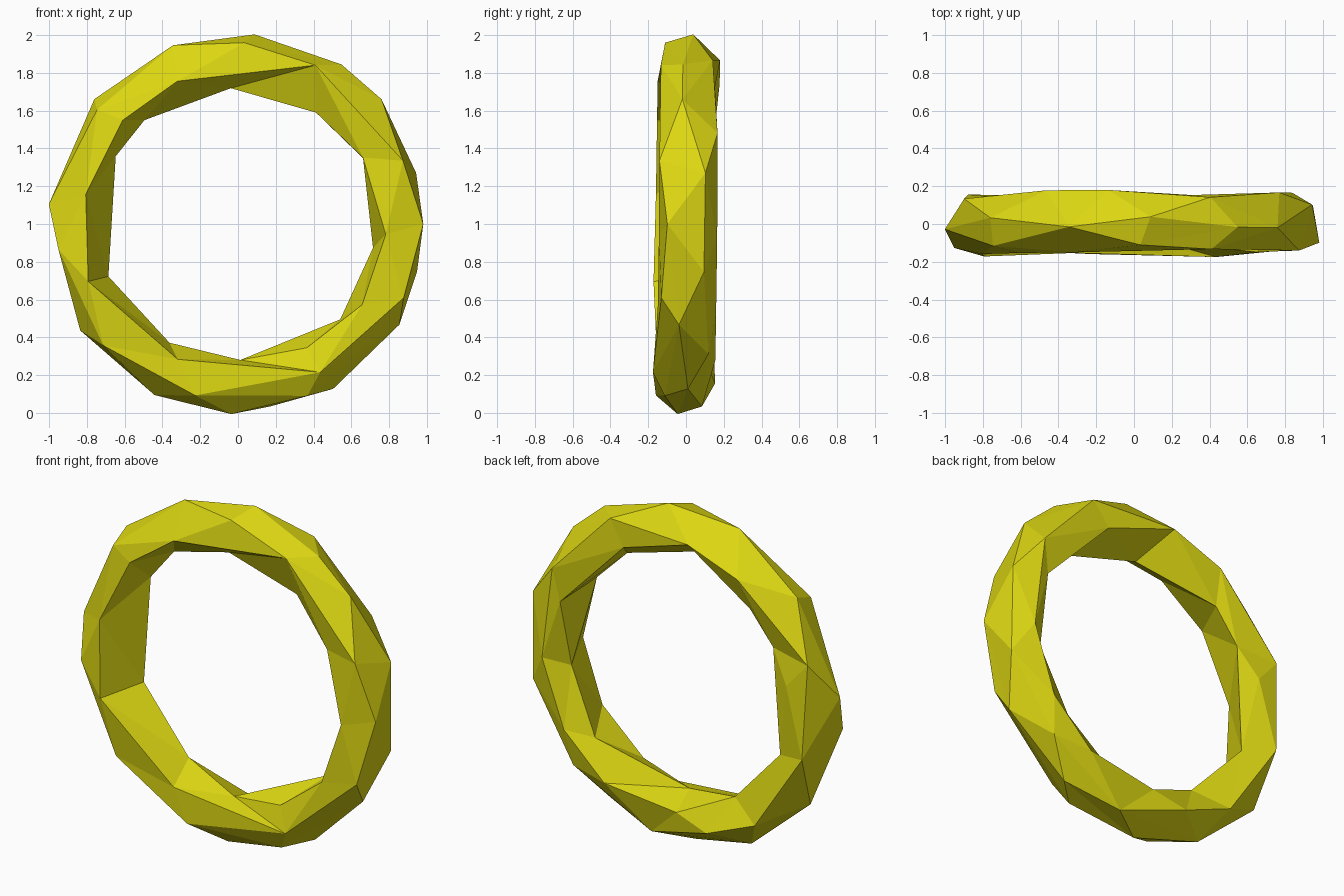
import bpy, bmesh
from math import radians, cos, sin
from mathutils import Vector
from mathutils.geometry import delaunay_2d_cdt

cube = bpy.data.objects.get("Cube")
if cube:
    bpy.data.objects.remove(cube)

RING, TUBE, DEPTH = 0.862, 0.147, 0.168   # ring radius, tube half width, tube half depth
LEAN = 0.015                              # the top leans slightly back
STRETCH = 2.3                             # facets run longer along the ring than around the tube

# Facet corners: angle around the tube (0 outside, 90 back, 180 inside) -> angles along the ring
tracks = {
    -140: (28, -61),
    -122: (-114, -33, -4),
    -106: (113, 138, 169),
    -95: (-159,),
    -76: (-61,),
    -60: (64, 21, -104),
    -48: (88, 141, -24, -138, -172),
    -36: (0, -68),
    -10: (110, 41, 174, -32, -92, 57),
    8: (85, 139, -60, -116, -146),
    36: (16, -15, -80),
    50: (160, 65, -46),
    72: (32, -128, -165),
    84: (122, 99, -106),
    98: (-5, -34, -59),
    122: (67, 21, 167, -92),
    146: (-43, 151, 132, 202),
    158: (-10, -120),
    195: (93, 55, -89),
}
corners = [(along, around) for around, row in tracks.items() for along in row]

# Long ridges that must stay as edges
ridges = [
    ((113, -106), (64, -60)),
    ((64, -60), (21, -60)),
    ((-114, -122), (-61, -76)),
    ((-104, -60), (-61, -76)),
    ((151, 146), (202, 146)),
]


def on_ring(along, around):
    a, t = radians(along), radians(around)
    rho = RING + TUBE * cos(t)
    height = rho * sin(a)
    return Vector((rho * cos(a), DEPTH * sin(t) + LEAN * height, 1 + height))


# Triangulate the unrolled surface, repeated on every side so that it closes on itself
turns = (-360, 0, 360)
count = len(corners)
tiled = [Vector(((a + da) * STRETCH, t + dt)) for da in turns for dt in turns for a, t in corners]
kept = [(start + corners.index(p), start + corners.index(q))
        for start in range(0, len(tiled), count) for p, q in ridges]
flat, _, faces, source, _, _ = delaunay_2d_cdt(tiled, kept, [], 0, 1e-5)

bm = bmesh.new()
verts = [bm.verts.new(on_ring(a, t)) for a, t in corners]
done = set()
for face in faces:
    mid = sum((flat[i] for i in face), Vector((0, 0))) / len(face)
    if not (-180 <= mid.x / STRETCH < 180 and -180 <= mid.y < 180):
        continue
    ids = [source[i][0] % count for i in face]
    if len(set(ids)) == 3 and frozenset(ids) not in done:
        done.add(frozenset(ids))
        bm.faces.new([verts[i] for i in ids])
bmesh.ops.holes_fill(bm, edges=bm.edges[:], sides=4)
bmesh.ops.recalc_face_normals(bm, faces=bm.faces[:])

# Ring object with flat facets
mesh = bpy.data.meshes.new("faceted_ring")
bm.to_mesh(mesh)
bm.free()
ring = bpy.data.objects.new("faceted_ring", mesh)
bpy.context.collection.objects.link(ring)

# Yellow material
color = (0.72, 0.68, 0.006, 1)
yellow = bpy.data.materials.new("golden_yellow")
yellow.use_nodes = True
yellow.diffuse_color = color
yellow.node_tree.nodes["Principled BSDF"].inputs["Base Color"].default_value = color
mesh.materials.append(yellow)
